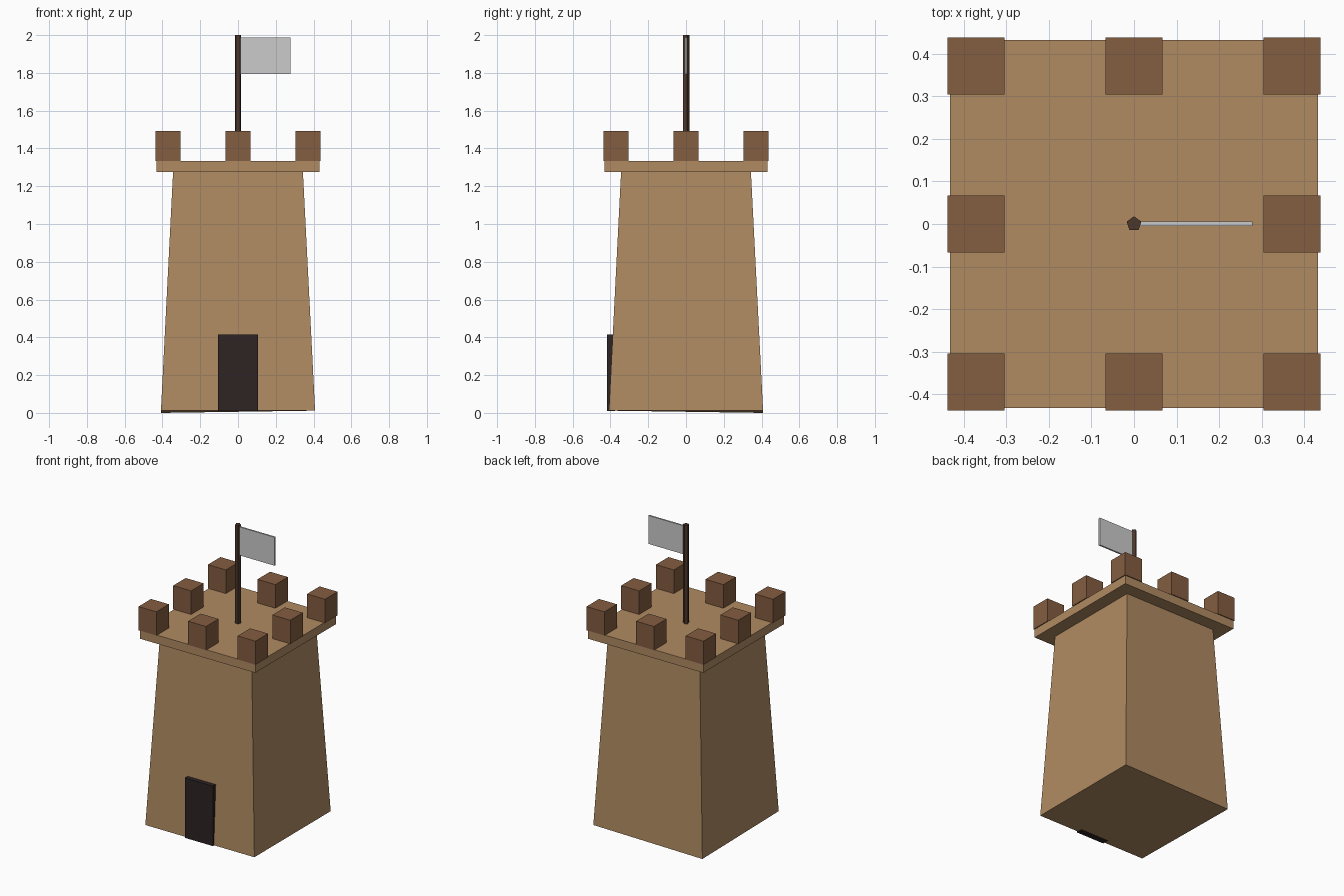
import bpy, bmesh, math

if "Cube" in bpy.data.objects:
    bpy.data.objects.remove(bpy.data.objects["Cube"])


def material(name, rgb):
    m = bpy.data.materials.new(name)
    lin = [((c / 255 + 0.055) / 1.055) ** 2.4 for c in rgb]
    m.diffuse_color = (*lin, 1)
    m.use_nodes = True
    m.node_tree.nodes["Principled BSDF"].inputs["Base Color"].default_value = m.diffuse_color
    return m


stone = material("sandy_stone", (176, 139, 98))
brown = material("brown_stone", (132, 93, 65))
dark = material("dark_door", (46, 35, 35))
wood = material("pole_wood", (76, 55, 42))
cloth = material("grey_cloth", (203, 203, 203))


def finish(name, bm, mat):
    bmesh.ops.recalc_face_normals(bm, faces=bm.faces)
    me = bpy.data.meshes.new(name)
    bm.to_mesh(me)
    bm.free()
    me.materials.append(mat)
    ob = bpy.data.objects.new(name, me)
    bpy.context.collection.objects.link(ob)
    return ob


def box(name, lo, hi, mat):
    bm = bmesh.new()
    bmesh.ops.create_cube(bm, size=1)
    for v in bm.verts:
        v.co = [lo[i] if v.co[i] < 0 else hi[i] for i in range(3)]
    return finish(name, bm, mat)


# Tapered tower body, with a slightly uneven foot
bm = bmesh.new()
bmesh.ops.create_cube(bm, size=2)
for v in bm.verts:
    x, y, z = v.co
    if z > 0:
        v.co = (x * 0.343, y * 0.343, 1.29)
    else:
        low = x < 0 and y > 0
        v.co = (x * 0.408, y * 0.408, 0.0 if low else 0.012)
finish("tower_body", bm, stone)

# Overhanging platform
box("platform", (-0.432, -0.432, 1.275), (0.432, 0.432, 1.333), stone)

# Eight battlement blocks around the rim
for i in (-1, 0, 1):
    for j in (-1, 0, 1):
        if i or j:
            x, y, h = i * 0.371, j * 0.371, 0.067
            box("battlement", (x - h, y - h, 1.333), (x + h, y + h, 1.493), brown)

# Door
box("door", (-0.105, -0.418, 0.01), (0.105, -0.375, 0.415), dark)

# Five-sided flagpole
bm = bmesh.new()
bmesh.ops.create_cone(bm, cap_ends=True, segments=5, radius1=0.018,
                      radius2=0.018, depth=0.68)
for v in bm.verts:
    v.co.z += 1.66
finish("flagpole", bm, wood)

# Flag
box("flag", (0.01, -0.005, 1.795), (0.278, 0.006, 1.987), cloth)
